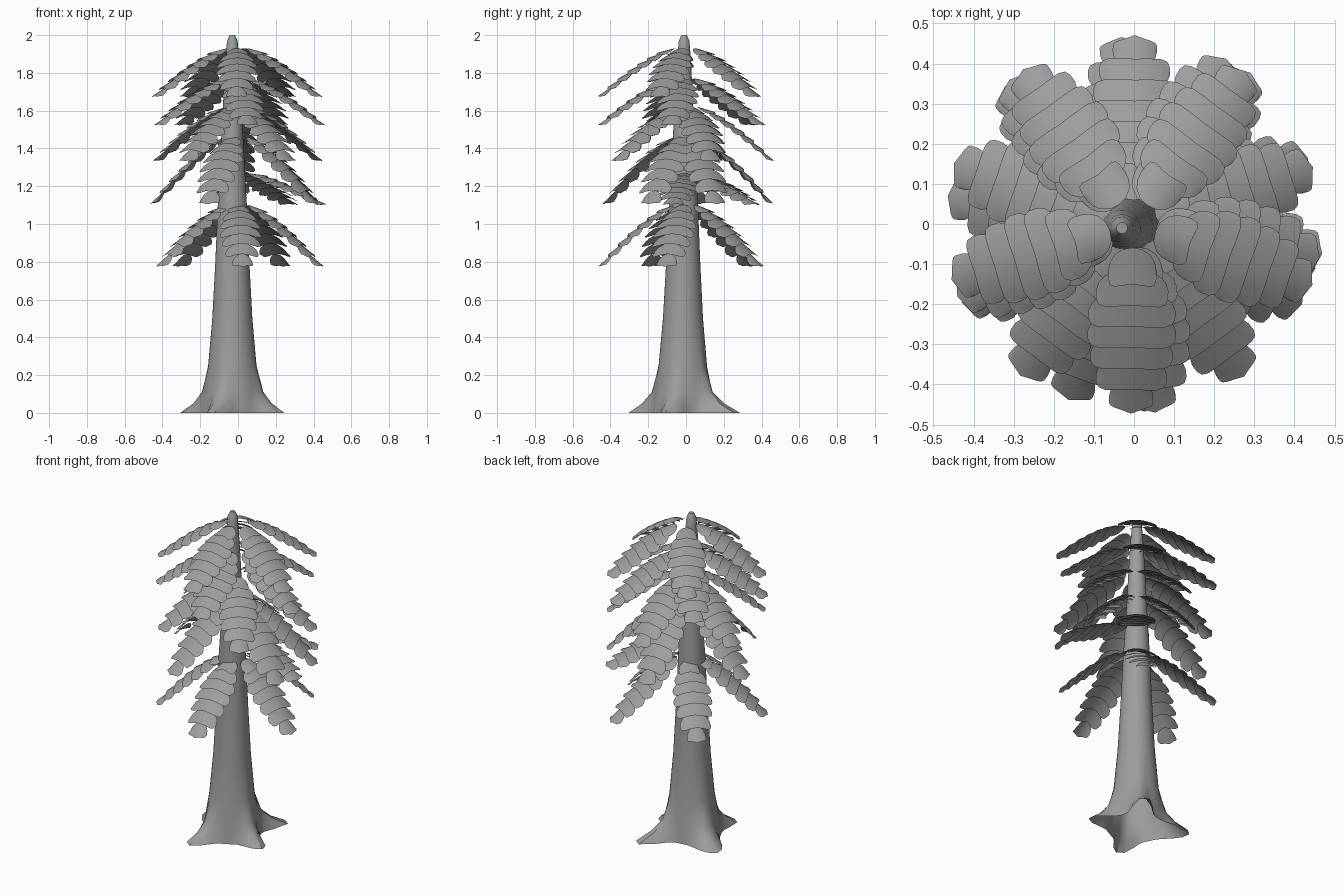
import bpy, bmesh, math, random
from mathutils import Vector

if "Cube" in bpy.data.objects:
    bpy.data.objects.remove(bpy.data.objects["Cube"])

random.seed(4)
grey = bpy.data.materials.new("dark_grey")
grey.diffuse_color = (.34, .34, .34, 1)
grey.use_nodes = True
grey.node_tree.nodes["Principled BSDF"].inputs["Base Color"].default_value = grey.diffuse_color


def finish(bm, name, angle):
    mesh = bpy.data.meshes.new(name)
    bm.to_mesh(mesh)
    bm.free()
    mesh.materials.append(grey)
    ob = bpy.data.objects.new(name, mesh)
    bpy.context.collection.objects.link(ob)
    bpy.ops.object.select_all(action='DESELECT')
    ob.select_set(True)
    bpy.context.view_layer.objects.active = ob
    bpy.ops.object.shade_smooth_by_angle(angle=math.radians(angle))
    return ob


# Trunk: stacked rings, open below, with four root flares at the foot
ROOTS = [(-17, 0.125, 17), (59, 0.19, 15), (152, 0.145, 22), (249, 0.14, 17)]
RINGS = [(0, .165, 1), (.05, .158, .5), (.11, .15, .16), (.25, .128, 0),
         (.5, .106, 0), (.8, .09, 0), (1.1, .077, 0), (1.4, .06, 0),
         (1.7, .046, 0), (1.9, .034, 0), (1.97, .028, 0), (2.0, .014, 0)]
SIDES = 40
bm = bmesh.new()
previous = None
for z, radius, flare in RINGS:
    ring = []
    for i in range(SIDES):
        a = 360 * i / SIDES
        r = radius
        for centre, length, width in ROOTS:
            d = (a - centre + 180) % 360 - 180
            r += flare * length * math.exp(-(d / width) ** 2)
        t = math.radians(a)
        ring.append(bm.verts.new((-.03 + r * math.cos(t),
                                  -.018 + .004 * z + r * math.sin(t), z)))
    if previous:
        for i in range(SIDES):
            j = (i + 1) % SIDES
            bm.faces.new((previous[i], previous[j], ring[j], ring[i]))
    previous = ring
bm.faces.new(previous)
finish(bm, "trunk", 40)

# Branch: overlapping rounded leaf plates laid along a drooping arc
WIDTHS = [.06, .09, .108, .11, .102, .088, .055]
ACROSS = [-1, -.93, -.75, -.4, 0, .4, .75, .93, 1]


def add_branch(name, angle, z0, drop, reach=.375):
    bm = bmesh.new()
    a = math.radians(angle)
    out = Vector((math.cos(a), math.sin(a), 0))
    side = Vector((-math.sin(a), math.cos(a), 0))
    count = len(WIDTHS)
    for n, width in enumerate(WIDTHS):
        t = (n + .5) / count
        pos = (Vector((-.003, 0, z0)) + out * (.078 + reach * t)
               - Vector((0, 0, drop * (.6 * t + .4 * t * t))))
        along = (out * reach
                 - Vector((0, 0, drop * (.5 + .8 * t)))).normalized()
        normal = along.cross(side)
        rows = []
        for v in (-1, 0, 1):
            row = []
            for u in ACROSS:
                half = .047 * (.2 + .8 * math.sqrt(1 - u ** 4))
                if n == count - 1 and v == 1:
                    half *= 1.2 - .7 * abs(u)
                offset = v * half + .028 * u * u
                row.append(bm.verts.new(
                    pos + side * u * width + along * offset
                    + normal * (.005 * v - .022 * u * u * width / .1)))
            rows.append(row)
        for low, high in zip(rows, rows[1:]):
            for i in range(len(ACROSS) - 1):
                bm.faces.new((low[i], high[i], high[i + 1], low[i + 1]))
    finish(bm, name, 35)


# Five tiers of five branches, turned by differing amounts
TIERS = [((270, 342, 54, 126, 198), 1.93, .25),
         ((277, 349, 60, 130, 203), 1.77, .24),
         ((306, 18, 90, 162, 234), 1.62, .28),
         ((249, 334, 20, 93, 172), 1.46, .35),
         ((274, 346, 58, 132, 204), 1.10, .32)]
for k, (angles, z0, drop) in enumerate(TIERS):
    for i, angle in enumerate(angles):
        add_branch(f"branch_{k + 1}_{i + 1}",
                   angle + random.uniform(-1, 1), z0, drop)

# Flatter branches between the two lowest tiers
for i, angle in enumerate((-9, 52)):
    add_branch(f"flat_branch_{i + 1}", angle, 1.27, .16)
